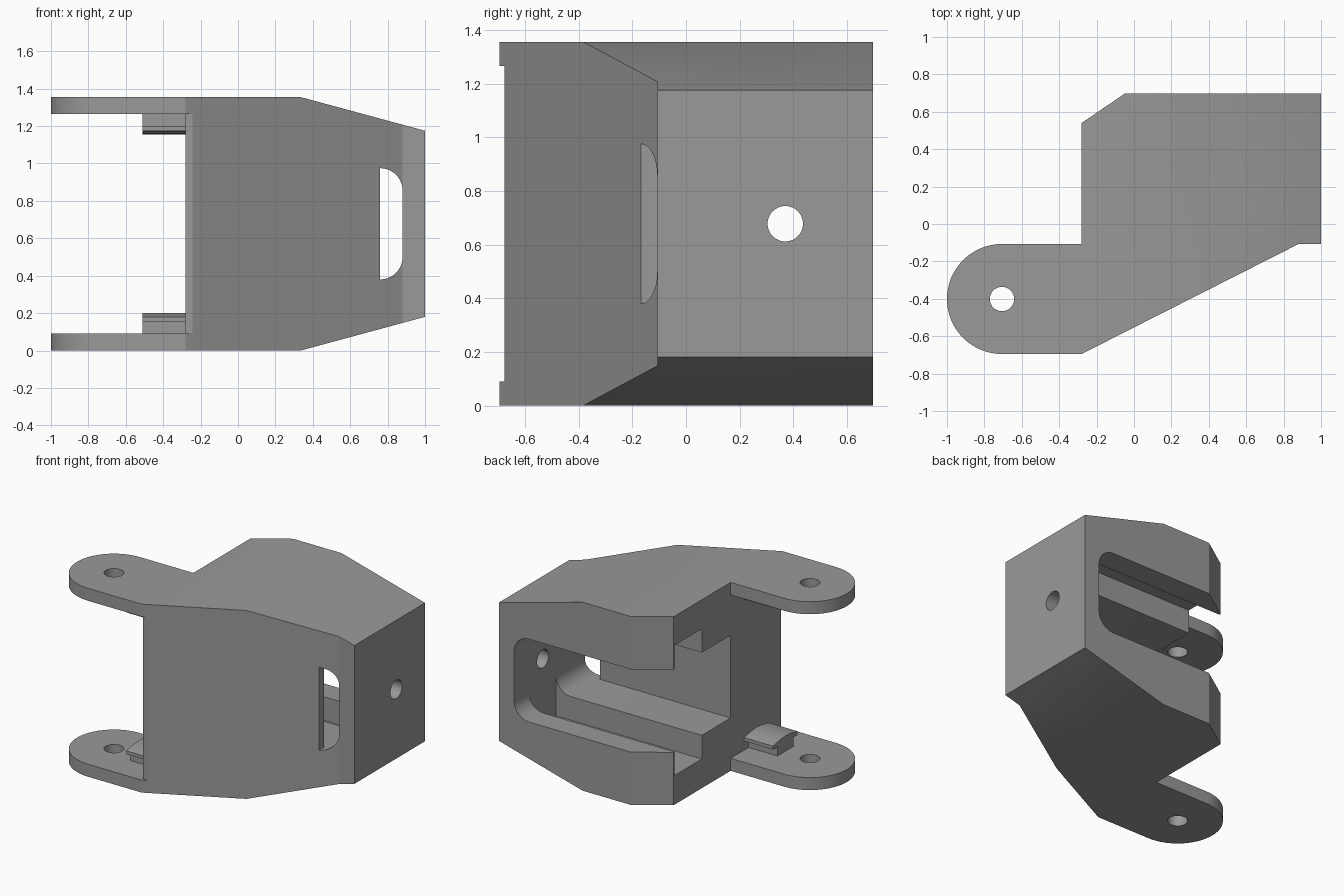
import bpy, bmesh, math
from mathutils import Vector

if "Cube" in bpy.data.objects:
    bpy.data.objects.remove(bpy.data.objects["Cube"])

H = 1.355            # overall height
MID = H / 2
FRONT, BACK = -0.695, 0.697
SIDE = -0.28         # open side of the housing
STEP = -0.107        # inner wall plane

grey = bpy.data.materials.new("plain_grey")
grey.diffuse_color = (0.32, 0.32, 0.32, 1)
grey.use_nodes = True
grey.node_tree.nodes["Principled BSDF"].inputs["Base Color"].default_value = grey.diffuse_color


def arc(cx, cy, r, a0, a1, n=12):
    return [(cx + r * math.cos(math.radians(a0 + (a1 - a0) * i / n)),
             cy + r * math.sin(math.radians(a0 + (a1 - a0) * i / n))) for i in range(n + 1)]


def prism(name, pts, axis, lo, hi):
    """Extrude a 2D outline along one axis."""
    place = {"x": lambda a, b, h: (h, a, b),
             "y": lambda a, b, h: (a, h, b),
             "z": lambda a, b, h: (a, b, h)}[axis]
    bm = bmesh.new()
    face = bm.faces.new([bm.verts.new(place(a, b, lo)) for a, b in pts])
    ext = bmesh.ops.extrude_face_region(bm, geom=[face])
    shift = Vector(place(0, 0, hi - lo))
    bmesh.ops.translate(bm, vec=shift, verts=[v for v in ext["geom"] if isinstance(v, bmesh.types.BMVert)])
    bmesh.ops.recalc_face_normals(bm, faces=bm.faces)
    me = bpy.data.meshes.new(name)
    bm.to_mesh(me)
    bm.free()
    ob = bpy.data.objects.new(name, me)
    bpy.context.collection.objects.link(ob)
    me.materials.append(grey)
    return ob


def rect(a0, a1, b0, b1):
    return [(a0, b0), (a1, b0), (a1, b1), (a0, b1)]


def circle(a, b, r):
    return arc(a, b, r, 0, 360, 40)[:-1]


def activate(ob):
    bpy.ops.object.select_all(action="DESELECT")
    ob.select_set(True)
    bpy.context.view_layer.objects.active = ob


def combine(ob, tool, operation="DIFFERENCE"):
    mod = ob.modifiers.new("cut", "BOOLEAN")
    mod.operation, mod.object, mod.solver = operation, tool, "EXACT"
    activate(ob)
    bpy.ops.object.modifier_apply(modifier=mod.name)
    bpy.data.objects.remove(tool, do_unlink=True)


def smooth(ob):
    activate(ob)
    bpy.ops.object.shade_smooth_by_angle(angle=math.radians(25))


# Housing: plan outline trimmed by the tapered side profile
housing = prism("housing", [(SIDE, FRONT), (0.88, STEP), (1, STEP), (1, BACK), (-0.05, BACK), (SIDE, 0.54)],
                "z", 0, H)
taper = [(-0.6, -0.2), (0.335 - 0.2 * 0.665 / 0.18, -0.2), (0.335, 0), (1, 0.18), (1.2, 0.234)]
taper = [(-0.6, 0), (0.335, 0), (1, 0.18), (1.1, 0.207), (1.1, H - 0.207), (1, H - 0.18), (0.335, H), (-0.6, H)]
combine(housing, prism("taper_tool", taper, "y", -1, 1), "INTERSECT")

# Slot open to the back, with rounded closed end
z0, z1, r, end = 0.38, 0.975, 0.12, 0.88
rounded = arc(end - r, z0 + r, r, -90, 0) + arc(end - r, z1 - r, r, 0, 90)
combine(housing, prism("slot_tool", [(-0.6, z0)] + rounded + [(-0.6, z1)], "y", STEP, 1))
# Window through the sloped front at the closed end
combine(housing, prism("window_tool", rounded, "y", -1, 0))
# Wider groove behind the back lip
combine(housing, prism("groove_tool", rect(0.22, 0.53, 0.21, H - 0.21), "x", -0.6, end))
# Round hole in the end wall
combine(housing, prism("hole_tool", circle(0.37, MID, 0.066), "x", 0.7, 1.2))
# Trimmed front corner between the ears
combine(housing, prism("corner_tool", rect(-0.6, 0, 0.09, H - 0.09), "y", -1, -0.677))
smooth(housing)

# Hinge ears and their clips, mirrored top and bottom
cy, er = (FRONT + STEP) / 2, (STEP - FRONT) / 2
ear_outline = [(SIDE, FRONT), (SIDE, STEP)] + arc(-1 + er, cy, er, 90, 270, 32)
dome = [(cy + 0.14 - 0.28 * i / 10, 0.18 + 0.02 * math.sin(math.pi * i / 10)) for i in range(11)]
clip_outline = ([(cy - 0.09, 0.09), (cy + 0.09, 0.09), (cy + 0.09, 0.155), (cy + 0.14, 0.155)]
                + dome + [(cy - 0.14, 0.155), (cy - 0.09, 0.155)])
for label, flip in (("lower", False), ("upper", True)):
    z = (lambda h: H - h) if flip else (lambda h: h)
    ear = prism(label + "_ear", ear_outline, "z", *sorted((z(0), z(0.09))))
    combine(ear, prism("pin_tool", circle(-1 + er, cy, 0.065), "z", -0.5, 2))
    clip = prism(label + "_clip", [(a, z(b)) for a, b in clip_outline], "x", -0.51, SIDE)
    smooth(ear)
    smooth(clip)
